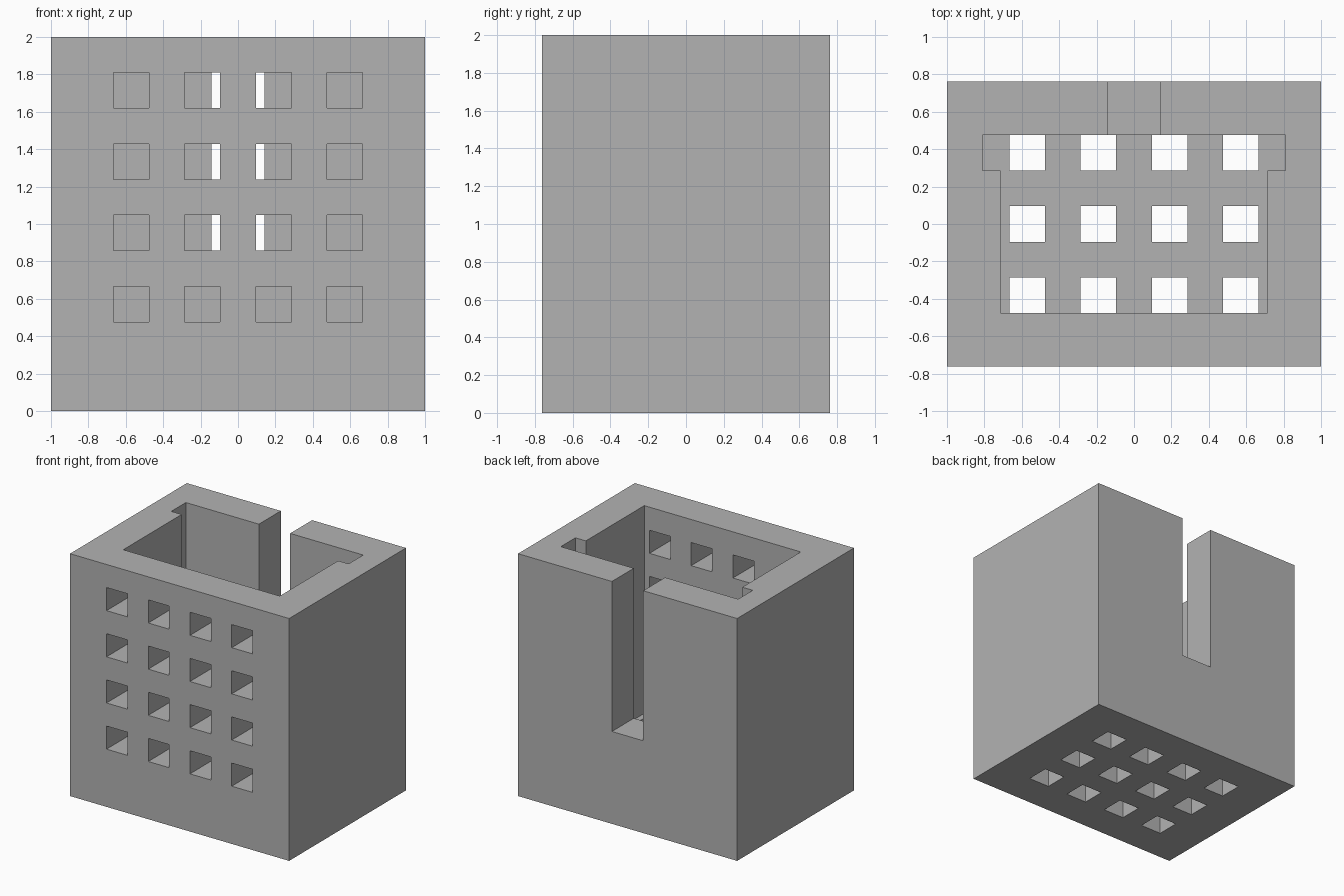
import bpy
import bmesh

U = 2 / 21                      # one module of the design
W, D, H, WALL = 10.5, 8, 21, 3  # half width, half depth, height, wall thickness

cube = bpy.data.objects.get("Cube")
if cube:
    bpy.data.objects.remove(cube, do_unlink=True)

grey = bpy.data.materials.new("plain grey")
grey.use_nodes = True
colour = (0.45, 0.45, 0.45, 1)
grey.diffuse_color = colour
grey.node_tree.nodes["Principled BSDF"].inputs["Base Color"].default_value = colour


def add_prism(bm, outline, z0, z1):
    """Extrude a counter-clockwise outline from z0 to z1, in modules."""
    base = bm.faces.new([bm.verts.new((x * U, y * U, z0 * U)) for x, y in outline])
    out = bmesh.ops.extrude_face_region(bm, geom=[base], use_keep_orig=True)
    top = [v for v in out["geom"] if isinstance(v, bmesh.types.BMVert)]
    bmesh.ops.translate(bm, verts=top, vec=(0, 0, (z1 - z0) * U))


def box(x0, x1, y0, y1, z0, z1):
    return [(x0, y0), (x1, y0), (x1, y1), (x0, y1)], z0, z1


def make_object(name, prisms):
    bm = bmesh.new()
    for prism in prisms:
        add_prism(bm, *prism)
    bmesh.ops.recalc_face_normals(bm, faces=bm.faces)
    mesh = bpy.data.meshes.new(name)
    bm.to_mesh(mesh)
    bm.free()
    mesh.materials.append(grey)
    obj = bpy.data.objects.new(name, mesh)
    bpy.context.collection.objects.link(obj)
    return obj


def carve(obj, name, prisms):
    """Cut the prisms out of the object and discard the cutter."""
    cutter = make_object(name, prisms)
    cutter.hide_render = True
    mod = obj.modifiers.new(name, "BOOLEAN")
    mod.operation, mod.solver, mod.object = "DIFFERENCE", "EXACT", cutter
    bpy.context.view_layer.update()
    graph = bpy.context.evaluated_depsgraph_get()
    result = bpy.data.meshes.new_from_object(obj.evaluated_get(graph))
    obj.modifiers.clear()
    obj.data = result
    bpy.data.objects.remove(cutter, do_unlink=True)


# Solid block
body = make_object("holder_body", [box(-W, W, -D, D, 0, H)])

# Square drain holes in the floor and vent holes in the front wall
columns = [-6, -2, 2, 6]
carve(body, "floor_hole_cutter",
      [box(x - 1, x + 1, y - 1, y + 1, -1, WALL + 1)
       for x in columns for y in (-4, 0, 4)])
carve(body, "front_hole_cutter",
      [box(x - 1, x + 1, -D - 1, -D + WALL + 1, z - 1, z + 1)
       for x in columns for z in (6, 10, 14, 18)])

# Open cavity with a wider groove along the back wall
half = [(7.5, -5), (7.5, 3), (8.5, 3), (8.5, 5)]
outline = half + [(-x, y) for x, y in reversed(half)]
carve(body, "cavity_cutter", [(outline, WALL, H + 1)])

# Tall slot through the back wall
carve(body, "back_slot_cutter", [box(-1.5, 1.5, 4, D + 1, 8, H + 1)])
